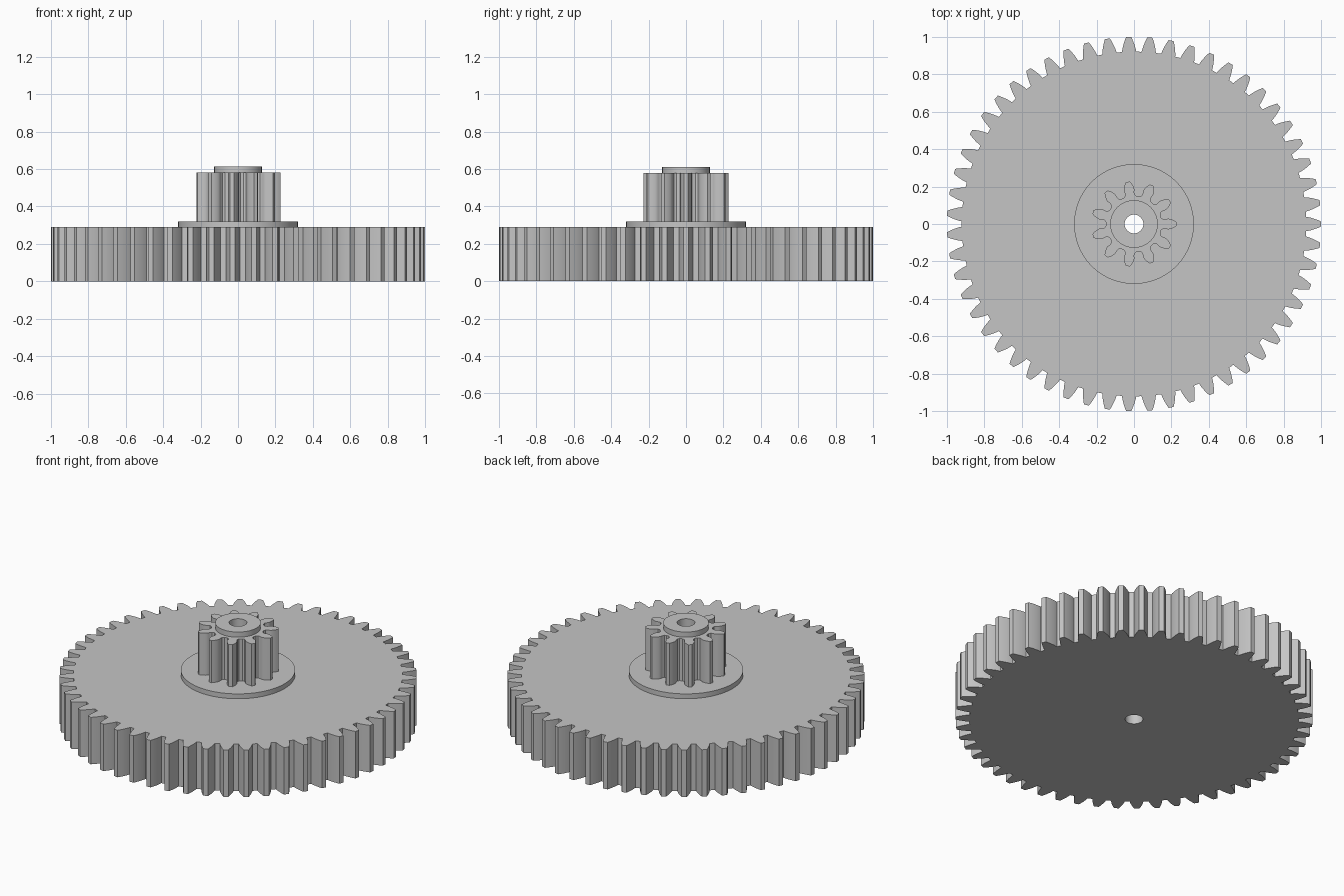
import bpy
import bmesh
from math import pi, sin, cos, tan, acos, atan2, sqrt, radians

cube = bpy.data.objects.get("Cube")
if cube:
    bpy.data.objects.remove(cube, do_unlink=True)

MODULE = 2 / 57          # shared by both gears so they belong to one train
PRESSURE = radians(20)
BORE = 0.05

grey = bpy.data.materials.new("plain grey")
grey.use_nodes = True
grey.diffuse_color = (0.56, 0.56, 0.56, 1)
grey.node_tree.nodes["Principled BSDF"].inputs["Base Color"].default_value = grey.diffuse_color


def circle(radius, count):
    """Outline of a plain disc."""
    return [(radius * cos(2 * pi * i / count), radius * sin(2 * pi * i / count))
            for i in range(count)]


def gear(teeth, steps=9):
    """Involute gear outline with rack-cut roots; one tooth points along +x."""
    pitch = MODULE * teeth / 2
    tip, root = pitch + MODULE, pitch - 1.25 * MODULE
    base = pitch * cos(PRESSURE)
    corner = MODULE * (pi / 4 - 1.25 * tan(PRESSURE))

    def half_angle(r):
        # space left by the corner of the cutting rack
        u = sqrt(max(r * r - root * root, 0))
        half = pi / teeth - (atan2(u, root) - (u - corner) / pitch)
        if r > base:
            a = acos(base / r)
            flank = pi / (2 * teeth) + tan(PRESSURE) - PRESSURE - (tan(a) - a)
            half = min(half, flank)
        return half

    radii = [root + (tip - root) * i / steps for i in range(steps + 1)]
    rising = [(r, -half_angle(r)) for r in radii]
    tooth = rising + [(r, -a) for r, a in reversed(rising)]
    return [(r * cos(a + 2 * pi * t / teeth), r * sin(a + 2 * pi * t / teeth))
            for t in range(teeth) for r, a in tooth]


def bored_solid(name, outline, bottom, top):
    """Extrude an outline with the axle bore through its middle."""
    bm = bmesh.new()
    edges = []
    for loop in (outline, circle(BORE, 48)):
        verts = [bm.verts.new((x, y, bottom)) for x, y in loop]
        edges += [bm.edges.new((v, verts[i - 1])) for i, v in enumerate(verts)]
    bmesh.ops.triangle_fill(bm, edges=edges, use_beauty=True, normal=(0, 0, 1))
    raised = bmesh.ops.extrude_face_region(bm, geom=bm.faces[:], use_keep_orig=True)
    moved = [g for g in raised["geom"] if isinstance(g, bmesh.types.BMVert)]
    bmesh.ops.translate(bm, verts=moved, vec=(0, 0, top - bottom))
    bmesh.ops.recalc_face_normals(bm, faces=bm.faces[:])
    mesh = bpy.data.meshes.new(name)
    bm.to_mesh(mesh)
    bm.free()
    mesh.materials.append(grey)
    obj = bpy.data.objects.new(name, mesh)
    bpy.context.collection.objects.link(obj)
    bpy.ops.object.select_all(action='DESELECT')
    obj.select_set(True)
    bpy.context.view_layer.objects.active = obj
    bpy.ops.object.shade_smooth_by_angle(angle=radians(25))


# Parts stacked along the axle
bored_solid("large_gear", gear(55), 0, 0.29)
bored_solid("flange", circle(0.32, 96), 0.29, 0.32)
bored_solid("pinion", gear(11), 0.32, 0.58)
bored_solid("hub_collar", circle(0.127, 64), 0.58, 0.612)
